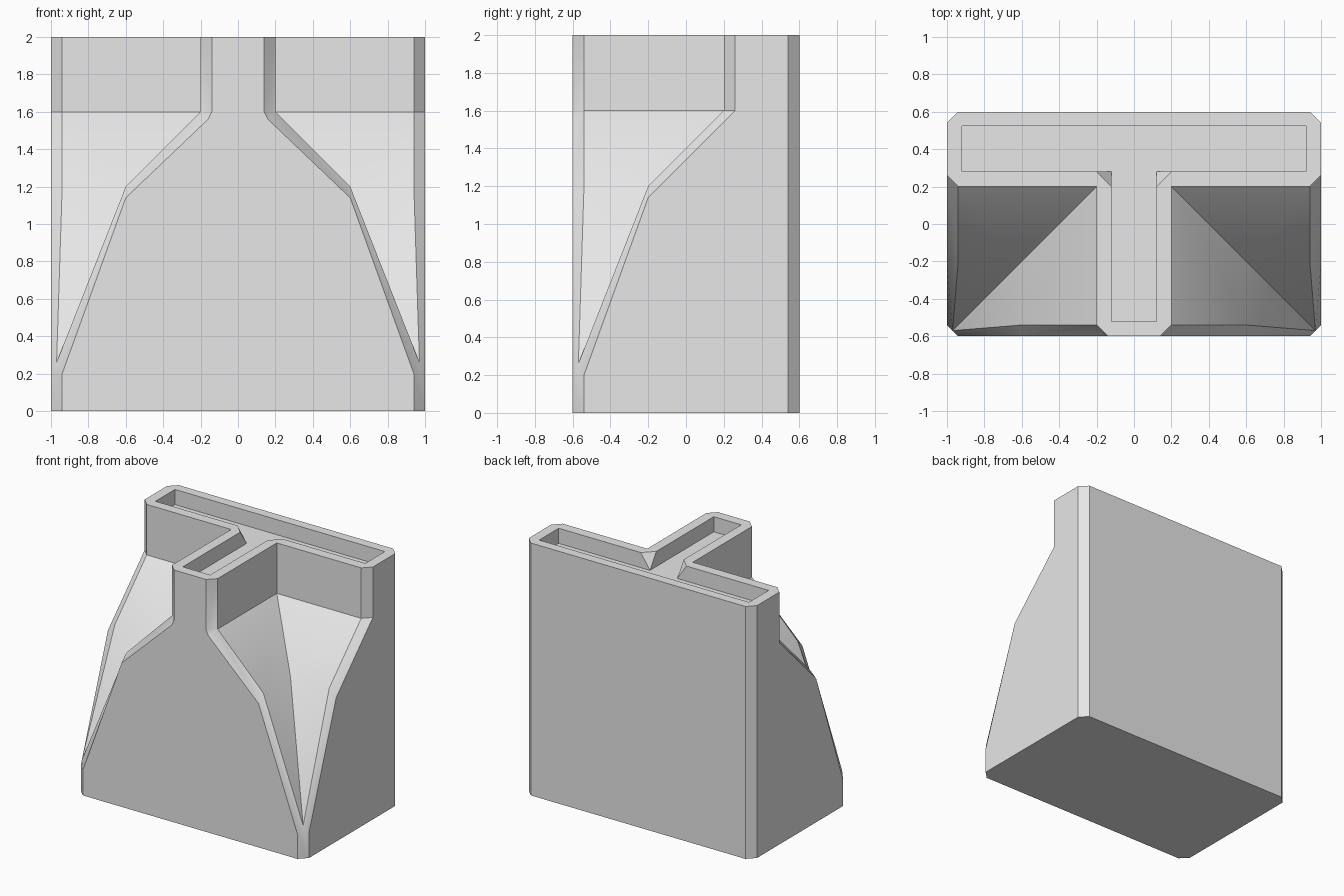
import bpy
import bmesh
import math
from mathutils import Matrix

cube = bpy.data.objects.get("Cube")
if cube:
    bpy.data.objects.remove(cube, do_unlink=True)

# Main dimensions
W, D, H = 1.0, 0.6, 2.0
C = 0.06                      # edge chamfer
FLOOR = H - 0.12              # bottom of the groove in the top
WC, DC = W - C, D - C

bm = bmesh.new()
verts = {}


def vert(p):
    key = tuple(round(c, 4) for c in p)
    if key not in verts:
        verts[key] = bm.verts.new(key)
    return verts[key]


def face(*points):
    """Add a face, dropping repeated points."""
    ring = list(dict.fromkeys(vert(p) for p in points))
    if len(ring) > 2:
        bm.faces.new(ring)


def at(points, z):
    return [(x, y, z) for x, y in points]


# T-shaped section levels: stem half width, height, chamfer at that level
levels = [(0.97, 0.26, C / 2), (0.6, 1.2, C), (0.2, 1.6, C), (0.2, 1.6, C), (0.2, H, C)]
# Outer chamfer lines on the front and on the side
front_line = [(WC, 0.2), (0.6, 1.14), (0.16, 1.56), (0.14, 1.6), (0.14, H)]
side_line = [(WC, 0.2), (0.6, 1.14), (0.14, 1.6), (0.14, 1.6), (0.14, H)]

rows = []
for (w, z, c), (fx, fz), (sx, sz) in zip(levels, front_line, side_line):
    rows.append([(fx, -D, fz), (w, c - D, z), (w, 0.4 - w, z),
                 (W - c, 0.4 - w, z), (W, 0.4 - sx, sz)])

# Corner pocket: chamfers, stem flank and wing flank
for low, high in zip(rows, rows[1:]):
    for i in range(len(low) - 1):
        face(low[i], low[i + 1], high[i + 1], high[i])

# Outer walls of one half
front = [r[0] for r in rows]
side = [r[-1] for r in rows]
foot_front, foot_side = (WC, -D, 0), (W, -DC, 0)
face(foot_front, foot_side, side[0], rows[0][1], front[0])
face((0, -D, 0), foot_front, *front, (0, -D, H))
face(foot_side, (W, DC, 0), (W, DC, H), *reversed(side))
back = [(W, DC), (WC, D), (0, D)]
for a, b in zip(back, back[1:]):
    face(*at([a, b], 0), *at([b, a], H))
face((0, -D, 0), foot_front, foot_side, *at(back, 0))

# Rim, groove walls with sloped inner corners, and groove floor
groove_top = [(0, 0.525), (0.92, 0.525), (0.92, 0.28), (0.2, 0.28),
              (0.12, 0.2), (0.12, -0.52), (0, -0.52)]
groove_low = groove_top[:3] + [(0.12, 0.28)] * 2 + groove_top[5:]
face((0, -D, H), *rows[-1], *at(back, H), *at(groove_top, H))
for i in range(len(groove_top) - 1):
    face(*at(groove_top[i:i + 2], H), *reversed(at(groove_low[i:i + 2], FLOOR)))
face(*at(groove_low, FLOOR))

# Mirror to the other half
bmesh.ops.mirror(bm, geom=bm.verts[:] + bm.edges[:] + bm.faces[:],
                 matrix=Matrix(), merge_dist=0.0005, axis='X')
bmesh.ops.remove_doubles(bm, verts=bm.verts[:], dist=0.0005)
bmesh.ops.recalc_face_normals(bm, faces=bm.faces[:])

mesh = bpy.data.meshes.new("grooved_block")
bm.to_mesh(mesh)
bm.free()
block = bpy.data.objects.new("grooved_block", mesh)
bpy.context.collection.objects.link(block)

# Single pale grey colour
grey = bpy.data.materials.new("pale_grey")
grey.use_nodes = True
colour = (0.8, 0.8, 0.8, 1)
grey.diffuse_color = colour
for node in grey.node_tree.nodes:
    if node.type == 'BSDF_PRINCIPLED':
        node.inputs["Base Color"].default_value = colour
mesh.materials.append(grey)

# Soften only the shallow bends
for ob in bpy.context.selected_objects:
    ob.select_set(False)
block.select_set(True)
bpy.context.view_layer.objects.active = block
bpy.ops.object.shade_smooth_by_angle(angle=math.radians(30))
